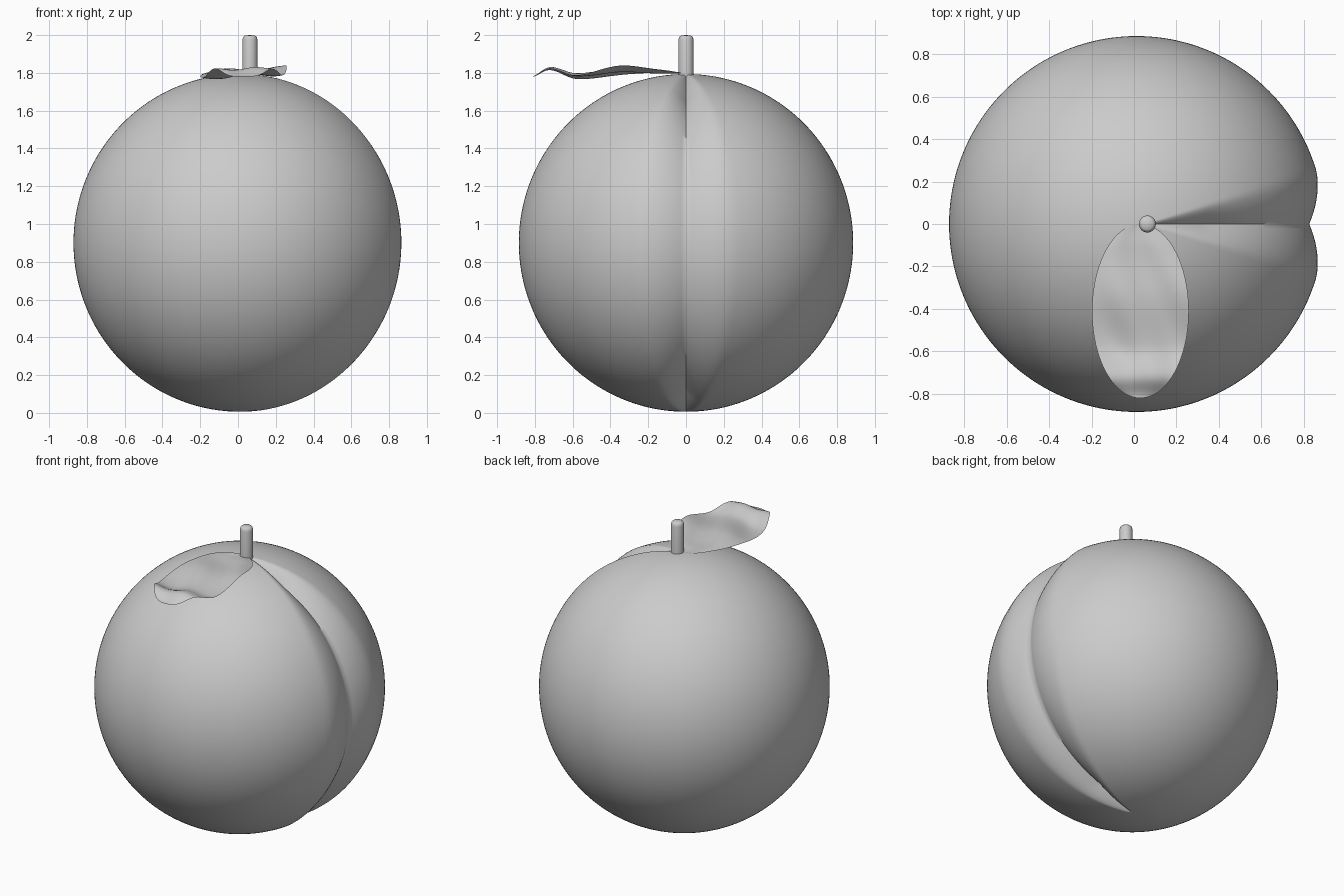
import bpy, bmesh, math
from mathutils import Vector

if "Cube" in bpy.data.objects:
    bpy.data.objects.remove(bpy.data.objects["Cube"])


def make_object(name, bm):
    mesh = bpy.data.meshes.new(name)
    bm.to_mesh(mesh)
    bm.free()
    ob = bpy.data.objects.new(name, mesh)
    bpy.context.collection.objects.link(ob)
    return ob


def shade(ob, angle):
    bpy.ops.object.select_all(action='DESELECT')
    ob.select_set(True)
    bpy.context.view_layer.objects.active = ob
    bpy.ops.object.shade_smooth_by_angle(angle=math.radians(angle))


def interp(pts, t):
    # smooth interpolation through (t, value) pairs
    for (a, va), (b, vb) in zip(pts, pts[1:]):
        if t <= b:
            k = max(0, (t - a) / (b - a))
            k = k * k * (3 - 2 * k)
            return va + (vb - va) * k
    return pts[-1][1]


# fruit body: sphere with a crease running from stem to base on the +x side
bm = bmesh.new()
bmesh.ops.create_uvsphere(bm, u_segments=192, v_segments=96, radius=1)
for v in bm.verts:
    n = v.co.copy()
    p = Vector((0.012 + 0.883 * n.x, 0.885 * n.y, 0.9 + 0.894 * n.z))
    dx = p.x - 0.06 * p.z / 1.8
    phi = abs(math.atan2(p.y, dx))
    r = math.hypot(dx, p.y)
    depth = 0.07 * max(0, 1 - phi / 0.3) ** 1.5 * min(1, r / 0.3)
    v.co = p - n * depth
shade(make_object("fruit_body", bm), 60)

# stem: cylinder with a rounded tip
prof = [(0, 1.74), (0.04, 1.74), (0.04, 1.975), (0.036, 1.99), (0.026, 1.998), (0, 2.0)]
bm = bmesh.new()
vs = [bm.verts.new((r, 0, z)) for r, z in prof]
es = [bm.edges.new(e) for e in zip(vs, vs[1:])]
bmesh.ops.spin(bm, geom=vs + es, cent=(0, 0, 0), axis=(0, 0, 1),
               angle=2 * math.pi, steps=32)
bmesh.ops.remove_doubles(bm, verts=bm.verts, dist=0.0005)
bmesh.ops.recalc_face_normals(bm, faces=bm.faces)
stem = make_object("stem", bm)
stem.location.x = 0.063
shade(stem, 40)

# leaf: thin wavy oval lying over the front
ridge = [(-0.82, 1.78), (-0.72, 1.823), (-0.58, 1.785), (-0.32, 1.815), (-0.12, 1.805), (0, 1.798)]
bm = bmesh.new()
rows = []
NU, NV = 16, 40
for j in range(NV + 1):
    a = math.pi * j / NV
    y = -0.41 + 0.41 * math.cos(a)
    half = max(0.0005, 0.228 * math.sin(a))
    row = []
    for i in range(NU + 1):
        s = 2 * i / NU - 1
        x = 0.03 + half * s
        z = interp(ridge, y) + math.sin(a) ** 2 * (
            0.012 * s + 0.014 * math.sin(4.5 * s + 9 * y))
        row.append(bm.verts.new((x, y, z)))
    rows.append(row)
for r0, r1 in zip(rows, rows[1:]):
    for i in range(NU):
        bm.faces.new((r0[i], r1[i], r1[i + 1], r0[i + 1]))
bmesh.ops.remove_doubles(bm, verts=bm.verts, dist=0.0015)
bmesh.ops.recalc_face_normals(bm, faces=bm.faces)
bm.faces.ensure_lookup_table()
if sum(f.normal.z for f in bm.faces) < 0:
    bmesh.ops.reverse_faces(bm, faces=bm.faces)
shade(make_object("leaf", bm), 60)
